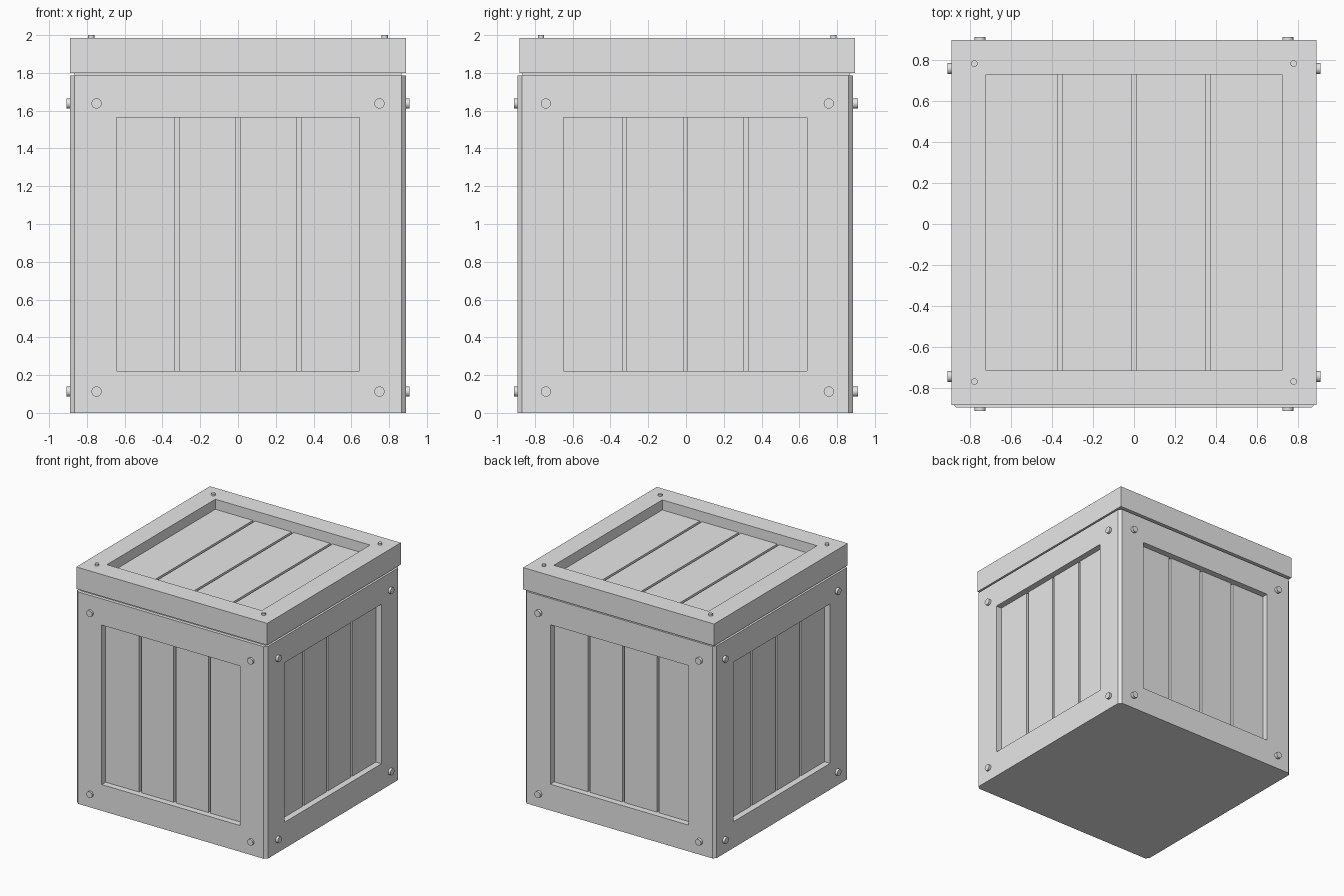
import bpy, bmesh, math
from mathutils import Matrix, Vector

if "Cube" in bpy.data.objects:
    bpy.data.objects.remove(bpy.data.objects["Cube"])

mat = bpy.data.materials.new("plain grey")
mat.diffuse_color = (0.8, 0.8, 0.8, 1)
mat.use_nodes = True
mat.node_tree.nodes["Principled BSDF"].inputs["Base Color"].default_value = mat.diffuse_color

BODY_Y, LID_Y = -0.004, 0.007     # slight offsets of body and lid
H = 0.889                         # half width


def finish(name, bm):
    bmesh.ops.recalc_face_normals(bm, faces=bm.faces[:])
    me = bpy.data.meshes.new(name)
    bm.to_mesh(me)
    bm.free()
    me.materials.append(mat)
    ob = bpy.data.objects.new(name, me)
    bpy.context.collection.objects.link(ob)
    return ob


def prism(bm, outline, z0, z1):
    base = bm.faces.new([bm.verts.new((x, y, z0)) for x, y in outline])
    top = bmesh.ops.extrude_face_region(bm, geom=[base], use_keep_orig=True)["geom"]
    for v in top:
        if isinstance(v, bmesh.types.BMVert):
            v.co.z = z1
    bmesh.ops.recalc_face_normals(bm, faces=bm.faces[:])


def recess(bm, faces, border, depth):
    bm.normal_update()
    bmesh.ops.inset_individual(bm, faces=faces, thickness=border, use_even_offset=True)
    bmesh.ops.inset_individual(bm, faces=faces, thickness=0, depth=-depth)


def box(bm, lo, hi, m=Matrix()):
    lo, hi = Vector(lo), Vector(hi)
    mat4 = m @ Matrix.Translation((lo + hi) / 2) @ Matrix.Diagonal((*(hi - lo), 1))
    bmesh.ops.create_cube(bm, size=1, matrix=mat4)


def strips(half):
    """Four boards across an opening, with a gap between neighbours."""
    g, p = 0.0105, half / 2
    for i in range(4):
        a = -half + i * p
        yield a + (g if i else 0), a + p - (g if i < 3 else 0)


# Body: chamfered corners, a framed recess on each side
c = 0.865
bm = bmesh.new()
prism(bm, [(-c, -H), (c, -H), (H, -c), (H, c), (c, H), (-c, H), (-H, c), (-H, -c)], 0, 1.785)
bm.normal_update()
sides = [f for f in bm.faces if abs(f.normal.z) < 0.1 and f.calc_area() > 1]
recess(bm, sides, 0.221, 0.083)
finish("crate_body", bm).location.y = BODY_Y

# Upright boards in the four sides
for i, side in enumerate(("front", "right", "back", "left")):
    m = Matrix.Translation((0, BODY_Y, 0)) @ Matrix.Rotation(i * math.pi / 2, 4, 'Z')
    bm = bmesh.new()
    for a, b in strips(0.644):
        box(bm, (a, -H + 0.053, 0.221), (b, -H + 0.084, 1.564), m)
    finish(side + "_boards", bm)

# Neck under the lid
bm = bmesh.new()
box(bm, (-c, -c, 1.78), (c, c, 1.805))
finish("lid_neck", bm)

# Lid with recessed top
bm = bmesh.new()
prism(bm, [(-H, -H), (H, -H), (H, H), (-H, H)], 1.80, 1.984)
bm.normal_update()
recess(bm, [f for f in bm.faces if f.normal.z > 0.9], 0.168, 0.115)
finish("lid", bm).location.y = LID_Y

# Lid boards
bm = bmesh.new()
for a, b in strips(0.721):
    box(bm, (a, -0.721, 1.868), (b, 0.721, 1.899))
finish("lid_boards", bm).location.y = LID_Y


def bolts(name, places, radius, length, axis):
    """Round bolt heads; each place is the centre of the outer end."""
    bm = bmesh.new()
    rot = Vector(axis).to_track_quat('Z', 'Y').to_matrix().to_4x4()
    for p in places:
        mid = Vector(p) - Vector(axis) * length / 2
        bmesh.ops.create_cone(bm, cap_ends=True, segments=16, radius1=radius,
                              radius2=radius, depth=length,
                              matrix=Matrix.Translation(mid) @ rot)
    ob = finish(name, bm)
    bpy.context.view_layer.objects.active = ob
    ob.select_set(True)
    bpy.ops.object.shade_smooth_by_angle(angle=math.radians(35))
    ob.select_set(False)


# Bolts at the corners of every side and of the lid
S, E = (-0.749, 0.749), 0.91
ZS = (0.113, 1.638)
for name, s in (("front", -1), ("back", 1)):
    bolts(name + "_bolts", [(x, s * E, z) for x in S for z in ZS], 0.027, 0.05, (0, s, 0))
for name, s in (("left", -1), ("right", 1)):
    bolts(name + "_bolts", [(s * 0.909, y + LID_Y, z) for y in S for z in ZS],
          0.027, 0.05, (s, 0, 0))
bolts("lid_bolts", [(x, y + LID_Y, 2.0) for x in (-0.777, 0.777) for y in (-0.774, 0.774)],
      0.016, 0.04, (0, 0, 1))
